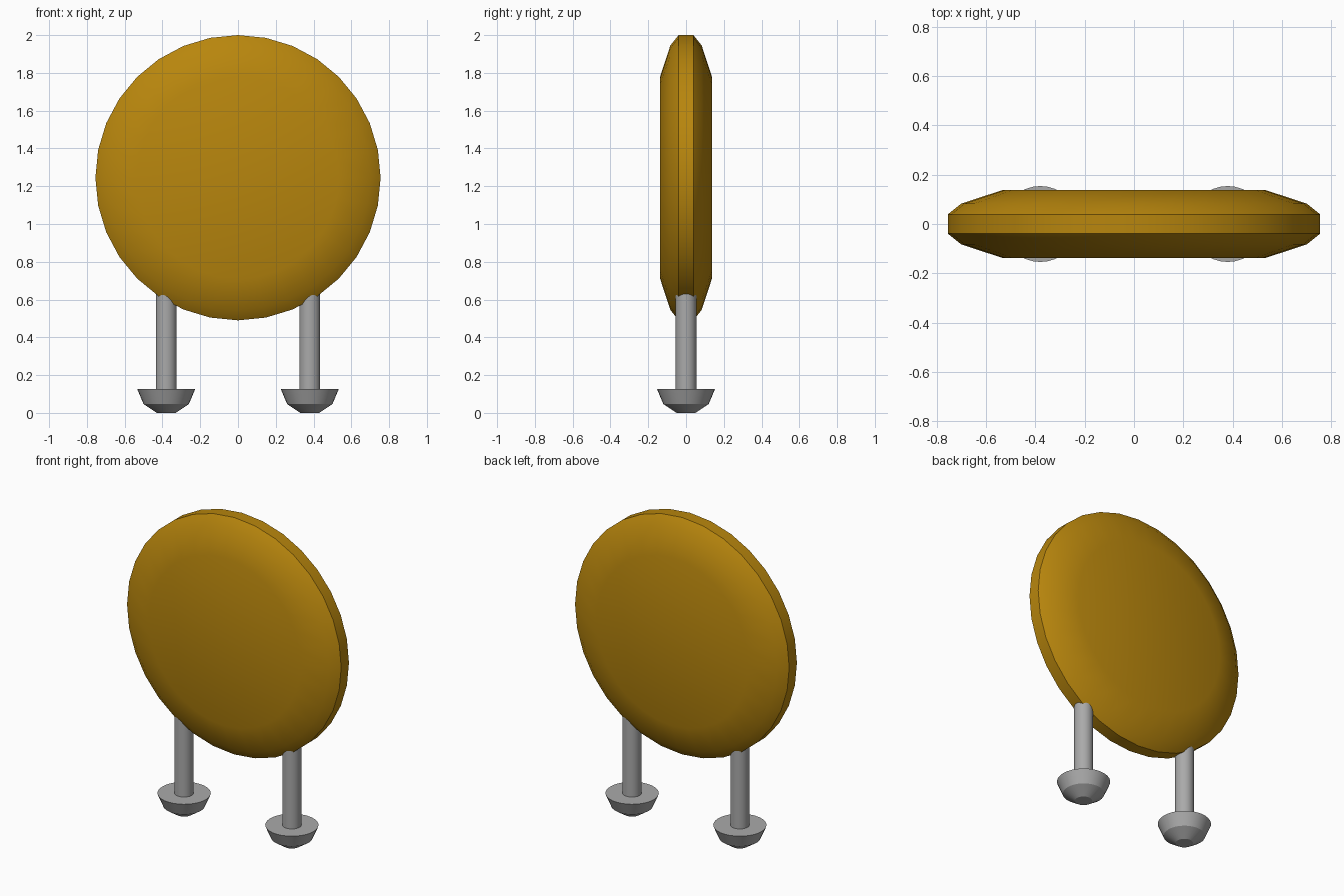
import bpy, bmesh, math
from mathutils import Matrix

cube = bpy.data.objects.get("Cube")
if cube:
    bpy.data.objects.remove(cube, do_unlink=True)

SIDES = 32


def material(name, rgb):
    m = bpy.data.materials.new(name)
    m.use_nodes = True
    color = (*rgb, 1.0)
    m.diffuse_color = color
    bsdf = m.node_tree.nodes["Principled BSDF"]
    bsdf.inputs["Base Color"].default_value = color
    bsdf.inputs["Roughness"].default_value = 0.6
    return m


def lathe(name, profile, mat, matrix):
    """Turn a (radius, height) profile around the local z axis, with flat caps."""
    bm = bmesh.new()
    rings = []
    for r, h in profile:
        angles = [2 * math.pi * i / SIDES for i in range(SIDES)]
        rings.append([bm.verts.new((r * math.cos(a), r * math.sin(a), h)) for a in angles])
    for low, high in zip(rings, rings[1:]):
        for i in range(SIDES):
            j = (i + 1) % SIDES
            bm.faces.new((low[i], low[j], high[j], high[i]))
    bm.faces.new(rings[0][::-1])
    bm.faces.new(rings[-1])
    bmesh.ops.recalc_face_normals(bm, faces=bm.faces)
    mesh = bpy.data.meshes.new(name)
    bm.to_mesh(mesh)
    bm.free()
    mesh.materials.append(mat)
    obj = bpy.data.objects.new(name, mesh)
    obj.matrix_world = matrix
    bpy.context.collection.objects.link(obj)
    bpy.ops.object.select_all(action='DESELECT')
    obj.select_set(True)
    bpy.context.view_layer.objects.active = obj
    bpy.ops.object.shade_smooth_by_angle(angle=math.radians(28))
    return obj


gold = material("dark gold", (0.479, 0.238, 0.004))
grey = material("grey metal", (0.40, 0.40, 0.40))

# Upright round body, bevelled on both faces
half = [(0.755, 0.039), (0.70, 0.083), (0.535, 0.137)]
body_profile = [(r, -h) for r, h in reversed(half)] + half
lathe("disc_body", body_profile, gold,
      Matrix.Translation((0, 0, 1.245)) @ Matrix.Rotation(math.radians(90), 4, 'X'))

# Legs run up into the body, each standing on a rounded foot
for side, x in (("left", 0.38), ("right", -0.38)):
    place = Matrix.Translation((x, 0, 0))
    lathe(side + "_leg", [(0.055, 0.10), (0.055, 0.68)], grey, place)
    lathe(side + "_foot", [(0.05, 0.0), (0.12, 0.047), (0.154, 0.127)], grey, place)
